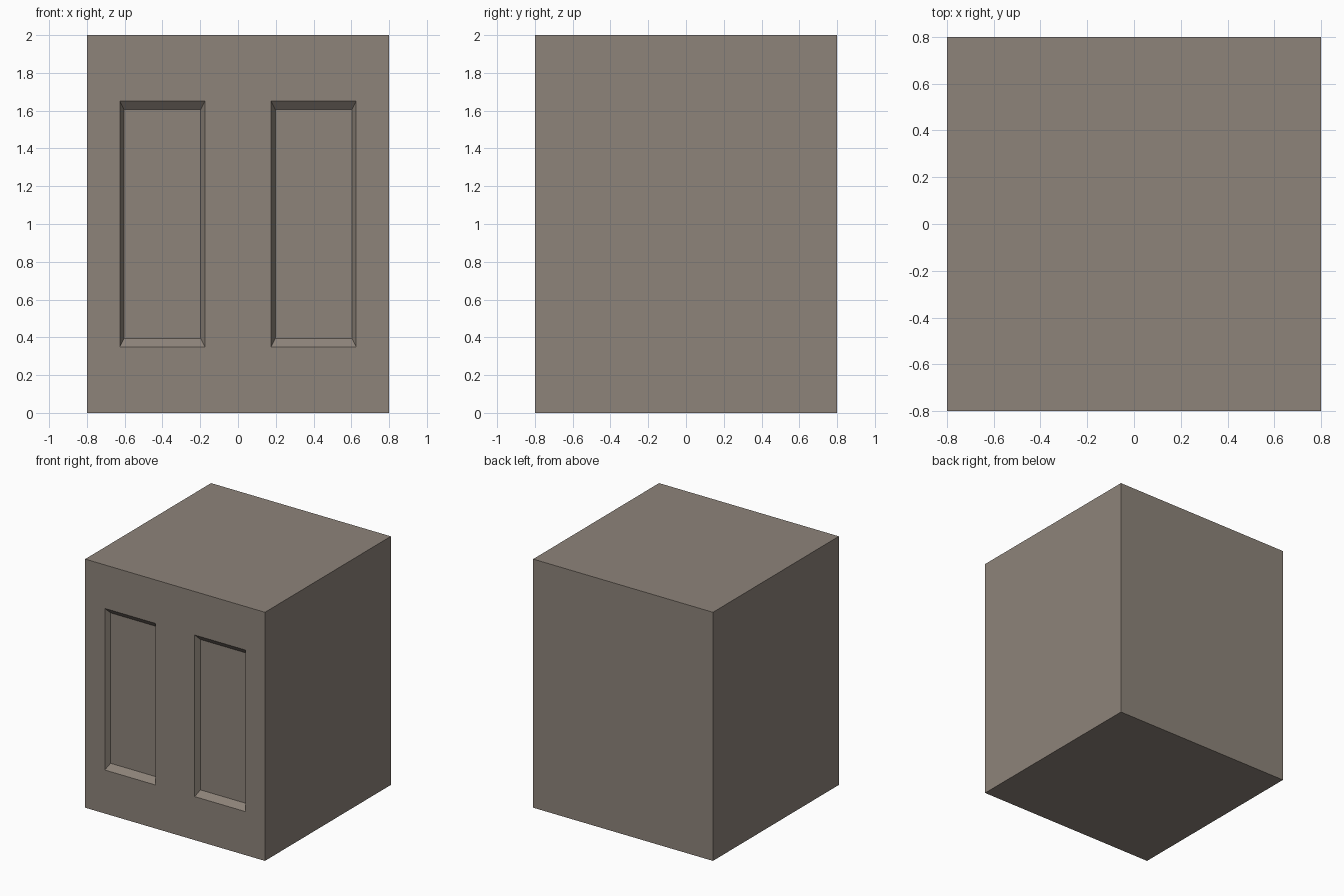
import bpy, bmesh
from mathutils import Matrix, Vector

if "Cube" in bpy.data.objects:
    bpy.data.objects.remove(bpy.data.objects["Cube"])

W, H = 1.6, 2.0              # plan size and height
PANEL_X, PANEL_Z = 0.4, 1.0  # panel centre
PW, PH = 0.45, 1.3           # recess opening
IW, IH = 0.405, 1.21         # recess floor
DEPTH = 0.04

bm = bmesh.new()

# solid block
bmesh.ops.create_cube(bm, size=1, matrix=Matrix.Translation((0, 0, H / 2)) @ Matrix.Diagonal((W, W, H, 1)))


def front_faces():
    bm.normal_update()
    return [f for f in bm.faces if f.normal.y < -0.9]


def cut_front(faces, co, normal):
    geom = set(faces)
    for f in faces:
        geom.update(f.edges, f.verts)
    bmesh.ops.bisect_plane(bm, geom=list(geom), plane_co=co, plane_no=normal)


# outline the two panels on the front only
for side in (-1, 1):
    for edge in (-PW / 2, PW / 2):
        cut_front(front_faces(), (side * PANEL_X + edge, 0, 0), (1, 0, 0))
for edge in (-PH / 2, PH / 2):
    columns = [f for f in front_faces() if abs(abs(f.calc_center_median().x) - PANEL_X) < 0.05]
    cut_front(columns, (0, 0, PANEL_Z + edge), (0, 0, 1))

# sink each panel with sloping sides
for side in (-1, 1):
    centre = Vector((side * PANEL_X, -W / 2, PANEL_Z))
    face = min(front_faces(), key=lambda f: (f.calc_center_median() - centre).length)
    floor = bmesh.ops.extrude_discrete_faces(bm, faces=[face])["faces"][0]
    for v in floor.verts:
        v.co.x = centre.x + (v.co.x - centre.x) * IW / PW
        v.co.z = centre.z + (v.co.z - centre.z) * IH / PH
        v.co.y += DEPTH

bmesh.ops.recalc_face_normals(bm, faces=bm.faces)
mesh = bpy.data.meshes.new("panelled_block")
bm.to_mesh(mesh)
bm.free()
block = bpy.data.objects.new("panelled_block", mesh)
bpy.context.collection.objects.link(block)

# warm stone colour
stone = bpy.data.materials.new("stone")
stone.diffuse_color = (0.27, 0.23, 0.195, 1)
stone.use_nodes = True
stone.node_tree.nodes["Principled BSDF"].inputs["Base Color"].default_value = stone.diffuse_color
mesh.materials.append(stone)
